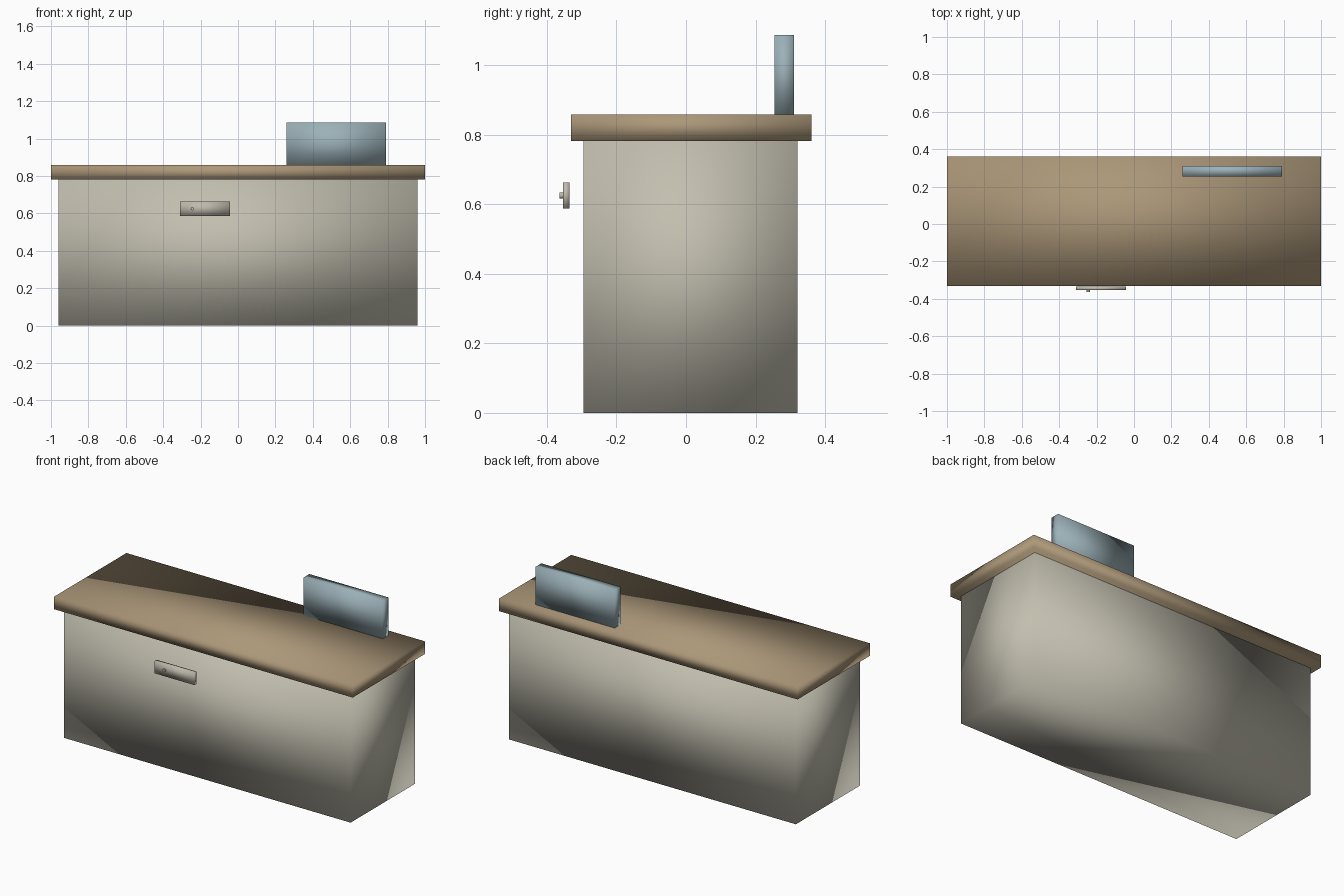
import bpy
import math
from mathutils import Vector

default = bpy.data.objects.get("Cube")
if default:
    bpy.data.objects.remove(default, do_unlink=True)


def material(name, rgb):
    mat = bpy.data.materials.new(name)
    mat.use_nodes = True
    colour = (*rgb, 1.0)
    mat.diffuse_color = colour
    mat.node_tree.nodes["Principled BSDF"].inputs["Base Color"].default_value = colour
    return mat


def finish(obj, name, mat):
    obj.name = name
    obj.data.name = name
    obj.data.materials.append(mat)
    return obj


def box(name, low, high, mat):
    """Softly shaded block between two opposite corners."""
    low, high = Vector(low), Vector(high)
    bpy.ops.mesh.primitive_cube_add(size=1, location=(low + high) / 2)
    obj = bpy.context.object
    obj.scale = high - low
    bpy.ops.object.transform_apply(location=False, rotation=False, scale=True)
    bpy.ops.object.shade_smooth()
    return finish(obj, name, mat)


wood = material("tan wood", (0.41, 0.31, 0.19))
stone = material("warm grey", (0.54, 0.52, 0.43))
glass = material("pale blue grey", (0.33, 0.44, 0.48))
metal = material("handle grey", (0.52, 0.49, 0.41))

# Solid base and overhanging counter
box("counter_base", (-0.96, -0.294, 0), (0.96, 0.32, 0.782), stone)
box("counter_top", (-1, -0.331, 0.782), (1, 0.361, 0.858), wood)

# Upright panel standing near the back edge
box("upright_panel", (0.26, 0.255, 0.858), (0.79, 0.311, 1.087), glass)

# Front plate, held clear of the base, with a small knob
box("front_plate", (-0.311, -0.354, 0.587), (-0.044, -0.335, 0.662), metal)
bpy.ops.mesh.primitive_cylinder_add(
    vertices=16, radius=0.009, depth=0.012,
    location=(-0.244, -0.358, 0.625), rotation=(math.pi / 2, 0, 0))
finish(bpy.context.object, "plate_knob", metal)
bpy.ops.object.shade_smooth_by_angle()
